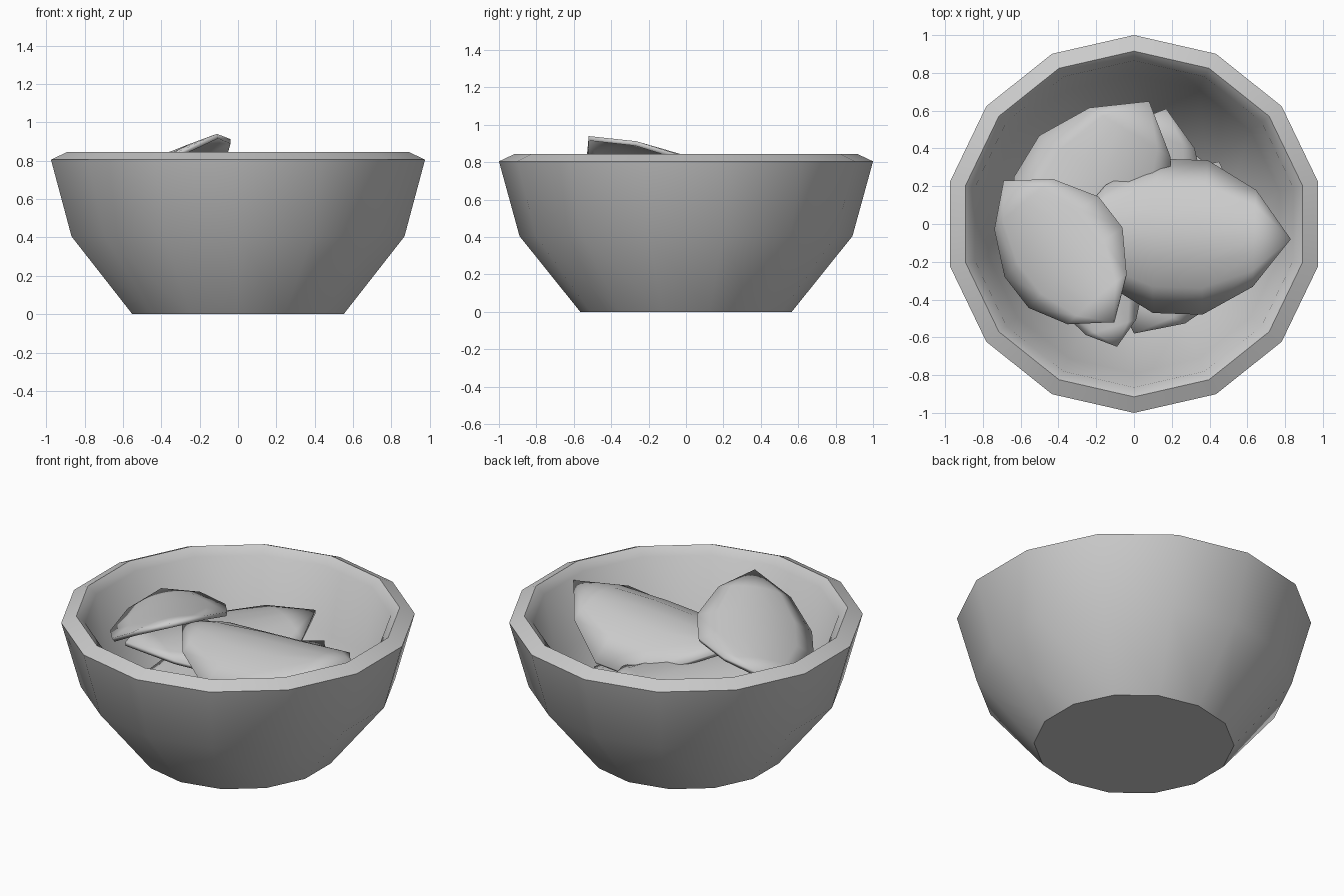
import bpy, bmesh, math
from mathutils import Vector, Matrix

if "Cube" in bpy.data.objects:
    bpy.data.objects.remove(bpy.data.objects["Cube"])

SIDES = 14
STATIONS = [(.165, .215), (.39, .343), (.61, .343), (.835, .215)]
ACROSS = 6


def finish(bm, name, angle=40):
    me = bpy.data.meshes.new(name)
    bm.to_mesh(me)
    bm.free()
    ob = bpy.data.objects.new(name, me)
    bpy.context.collection.objects.link(ob)
    bpy.ops.object.select_all(action='DESELECT')
    ob.select_set(True)
    bpy.context.view_layer.objects.active = ob
    bpy.ops.object.shade_smooth_by_angle(angle=math.radians(angle))
    return ob


def bowl(profile):
    bm = bmesh.new()
    rings = []
    for r, z in profile:
        rings.append([bm.verts.new((r * math.sin(2 * math.pi * i / SIDES),
                                    r * math.cos(2 * math.pi * i / SIDES), z))
                      for i in range(SIDES)])
    for a, b in zip(rings, rings[1:]):
        for i in range(SIDES):
            j = (i + 1) % SIDES
            bm.faces.new((a[i], a[j], b[j], b[i]))
    bm.faces.new(rings[0])
    bm.faces.new(rings[-1])
    bmesh.ops.recalc_face_normals(bm, faces=bm.faces)
    return finish(bm, "bowl", 50)


def chip(name, tip_a, tip_b, arch, roll, thick=.025):
    """Ten-sided pointed chip between two tips, arched across its width."""
    a, b = Vector(tip_a), Vector(tip_b)
    u = b - a
    length = u.length
    v = Vector((0, 0, 1)).cross(u).normalized()
    v = Matrix.Rotation(math.radians(roll), 3, u) @ v
    if (v.z < 0) == (roll > 0) and roll:
        v = Matrix.Rotation(math.radians(-2 * roll), 3, u) @ v
    w = u.cross(v).normalized()
    bm = bmesh.new()
    start, end = bm.verts.new(a), bm.verts.new(b)
    rows = []
    for t, half in STATIONS:
        row = []
        for k in range(ACROSS + 1):
            s = (2 * k / ACROSS - 1) * half
            row.append(bm.verts.new(a + u * t + v * s * length
                                    - w * arch * (s / .343) ** 2))
        rows.append(row)
    for k in range(ACROSS):
        bm.faces.new((start, rows[0][k], rows[0][k + 1]))
        bm.faces.new((end, rows[-1][k + 1], rows[-1][k]))
        for p, q in zip(rows, rows[1:]):
            bm.faces.new((p[k], q[k], q[k + 1], p[k + 1]))
    bmesh.ops.recalc_face_normals(bm, faces=bm.faces)
    if sum(f.normal.z for f in bm.faces) < 0:
        bmesh.ops.reverse_faces(bm, faces=bm.faces)
    ob = finish(bm, name)
    mod = ob.modifiers.new("thickness", 'SOLIDIFY')
    mod.thickness = thick
    mod.offset = -1
    return ob


# Bowl: outer wall, rim, inner wall
bowl([(.565, 0), (.89, .405), (1, .805), (.915, .845), (.865, .80),
      (.79, .43), (.50, .07)])

# Upper chips
chip("chip_left", (-.69, .23, .72), (-.11, -.52, .94), .09, 12)
chip("chip_right", (.83, -.08, .79), (-.36, -.04, .72), .19, 2)
chip("chip_back", (.08, .65, .63), (-.53, -.35, .65), .11, 0)

# Lower chips, mostly covered
chip("chip_front", (-.09, -.65, .52), (-.28, -.03, .56), .07, 0)
chip("chip_under_back", (.17, .61, .48), (-.10, -.30, .50), .09, 0)
chip("chip_under_front", (.45, .33, .42), (0, -.58, .42), .09, 0)
